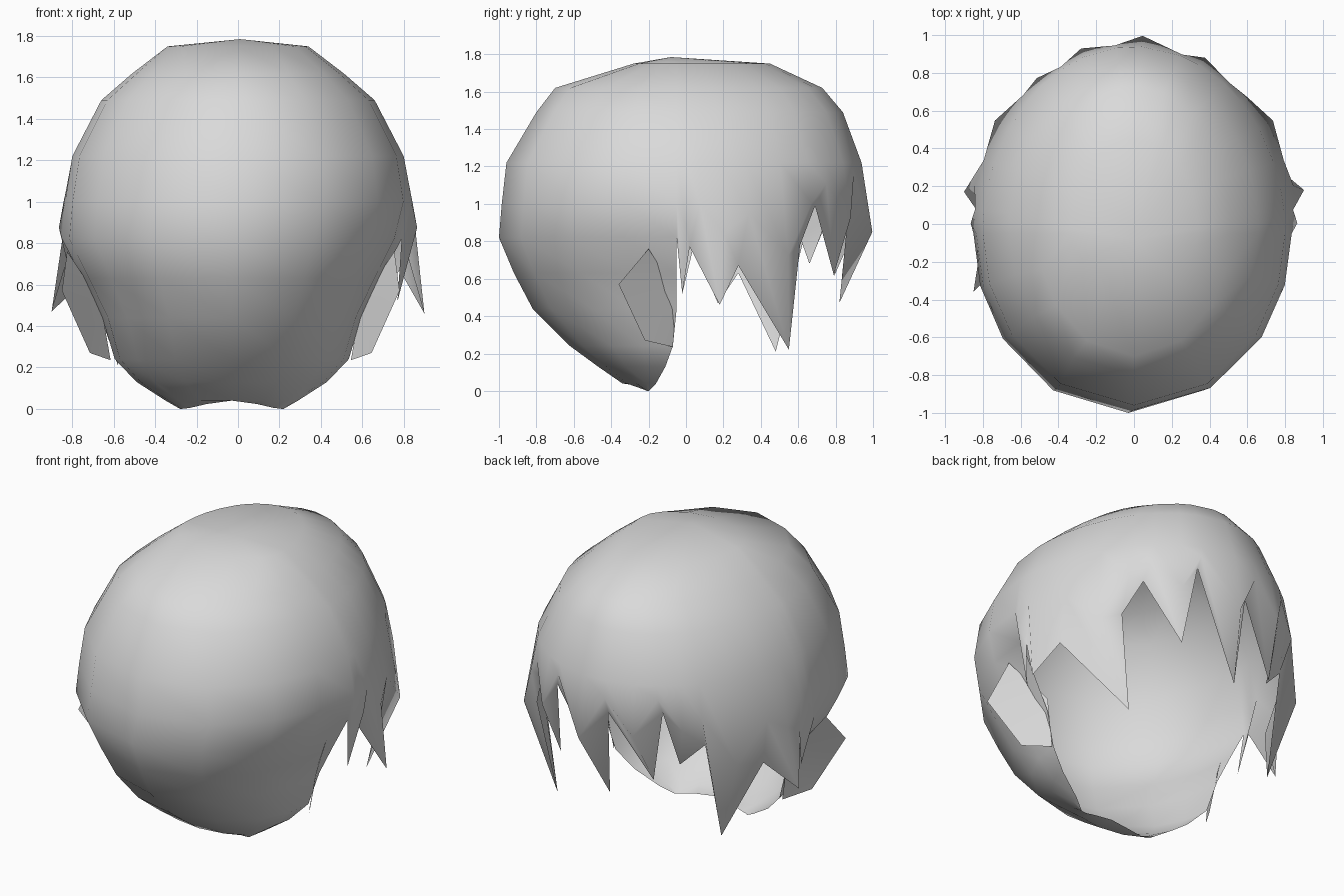
import bpy, bmesh, math

if "Cube" in bpy.data.objects:
    bpy.data.objects.remove(bpy.data.objects["Cube"])

grey = bpy.data.materials.new("light_grey")
grey.diffuse_color = (0.7, 0.7, 0.7, 1)
grey.use_nodes = True
grey.node_tree.nodes["Principled BSDF"].inputs["Base Color"].default_value = grey.diffuse_color

YC = -0.05  # y where the front bowl meets the hanging back


def finish(bm, name):
    bmesh.ops.recalc_face_normals(bm, faces=bm.faces)
    mesh = bpy.data.meshes.new(name)
    bm.to_mesh(mesh)
    bm.free()
    mesh.materials.append(grey)
    for p in mesh.polygons:
        p.use_smooth = True
    obj = bpy.data.objects.new(name, mesh)
    bpy.context.collection.objects.link(obj)
    return obj


# Crown rings: z, half width, front y, back y
crown = [(1.75, .34, -.28, .45), (1.62, .51, -.70, .73),
         (1.49, .66, -.80, .84), (1.22, .80, -.96, .94)]
# Front bowl rings: z, half width, side y, front y
bowl = [(1.0, .835, YC, -.985), (.82, .82, YC, -1.0), (.63, .72, YC, -.92),
        (.44, .625, YC, -.82), (.24, .565, -.07, -.62), (.13, .46, -.11, -.47),
        (.04, .32, -.16, -.34), (0, .25, -.20, -.23)]
# Jagged rim of the back, right side round to the left: x, y, z, column angle
rim = [(.77, -.02, .52, 3), (.81, .02, .77, 7), (.90, .18, .46, 14),
       (.78, .28, .67, 22), (.50, .55, .22, 34), (.60, .61, .78, 45),
       (.51, .69, .99, 53), (.31, .79, .62, 64), (.27, .88, 1.08, 72),
       (-.05, .82, .47, 87), (-.08, .88, 1.0, 97), (-.33, .79, .61, 109),
       (-.40, .80, 1.05, 118), (-.42, .66, .68, 127), (-.56, .61, .82, 134),
       (-.58, .48, .21, 146), (-.73, .28, .63, 158), (-.90, .17, .47, 166),
       (-.81, .04, .77, 173), (-.78, -.02, .52, 177)]


def front_column(deg):
    """Points from the crown down and under to the chin."""
    c, s = math.cos(math.radians(deg)), math.sin(math.radians(deg))
    pts = [(w * c, YC + (yf - YC) * s, z) for z, w, yf, yb in crown]
    for z, w, yc, yf in bowl:
        shift = -.03 if z < .9 else 0
        lift = .04 * s ** 4 if z == 0 else 0
        pts.append((w * c + shift, yc + (yf - yc) * s, z + lift))
    return pts


def back_column(x, y, z, deg):
    """Points from the crown, over a bulge, down to one rim point."""
    c, s = math.cos(math.radians(deg)), math.sin(math.radians(deg))
    pts = [(w * c, YC + (yb - YC) * s, h) for h, w, yf, yb in crown]
    zm = (1.23 + z) / 2
    k = 1 + .17 * (1.13 - zm)
    pts.append((.83 * k * c, YC + k * s, zm))
    pts.append((x, y, z))
    return pts


# Hair shell: columns all the way round, joined at the apex
half = [0, 17, 36, 61]
angles = half + [90] + [180 - d for d in reversed(half)]
columns = [front_column(d) for d in reversed(angles)]
columns += [back_column(*p) for p in rim]
bm = bmesh.new()
apex = bm.verts.new((0.01, -.08, 1.785))
cols = [[bm.verts.new(p) for p in col] for col in columns]
for i, a in enumerate(cols):
    b = cols[(i + 1) % len(cols)]
    bm.faces.new((apex, a[0], b[0]))
    for r in range(min(len(a), len(b)) - 1):
        bm.faces.new((a[r], a[r + 1], b[r + 1], b[r]))
finish(bm, "hair_shell")

# Flared side locks, mirrored about the slightly offset face centre
for side, name in ((1, "right_side_lock"), (-1, "left_side_lock")):
    bm = bmesh.new()
    top, front, low, back, mid = [
        bm.verts.new((side * x - .035, y, z)) for x, y, z in
        ((.79, -.20, .76), (.815, -.36, .57), (.68, -.22, .27),
         (.58, -.07, .235), (.63, -.05, .52))]
    for f in ((top, front, mid), (front, low, mid), (low, back, mid)):
        bm.faces.new(f)
    finish(bm, name)
